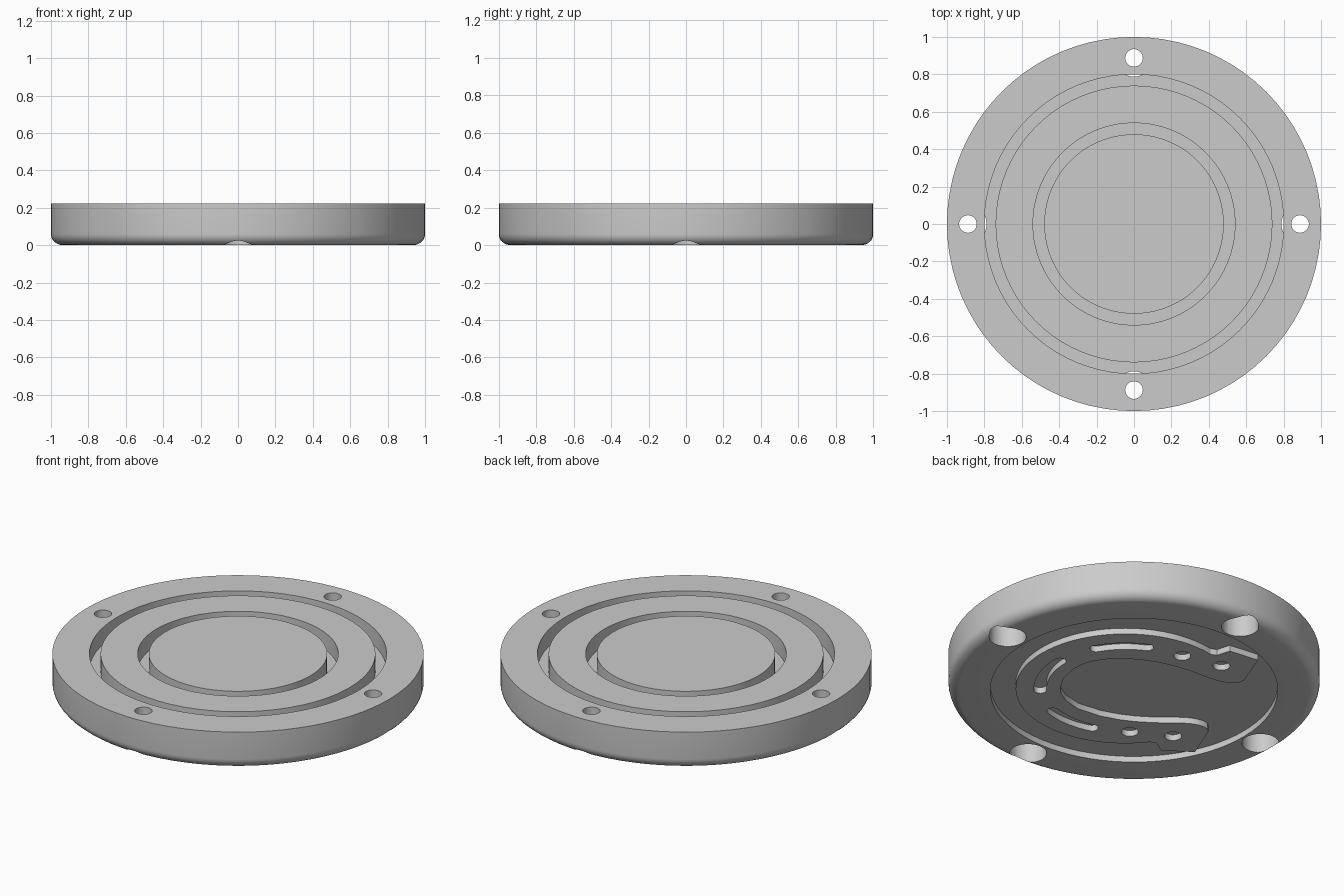
import bpy, bmesh
from math import sin, cos, pi, radians
from mathutils import Matrix

cube = bpy.data.objects.get("Cube")
if cube:
    bpy.data.objects.remove(cube, do_unlink=True)

HEIGHT = 0.222
FLOOR = 0.035      # depth of the underside recess
GROOVE = 0.10      # depth of the top ring grooves
FILLET = 0.06
SIDES = 80
TURN = radians(159)  # direction in which the horseshoe opens

grey = bpy.data.materials.new("plain_grey")
grey.use_nodes = True
grey.diffuse_color = (0.6, 0.6, 0.6, 1)
grey.node_tree.nodes["Principled BSDF"].inputs["Base Color"].default_value = (0.6, 0.6, 0.6, 1)


def finish(bm, name):
    bmesh.ops.recalc_face_normals(bm, faces=bm.faces[:])
    mesh = bpy.data.meshes.new(name)
    bm.to_mesh(mesh)
    bm.free()
    mesh.materials.append(grey)
    obj = bpy.data.objects.new(name, mesh)
    bpy.context.collection.objects.link(obj)
    return obj


def lathe(profile, name):
    """Spin an (r, z) profile that starts and ends on the axis."""
    bm = bmesh.new()
    verts = [bm.verts.new((r, 0, z)) for r, z in profile]
    edges = [bm.edges.new(pair) for pair in zip(verts, verts[1:])]
    bmesh.ops.spin(bm, geom=verts + edges, cent=(0, 0, 0), axis=(0, 0, 1),
                   angle=2 * pi, steps=SIDES, use_duplicate=False)
    bmesh.ops.remove_doubles(bm, verts=bm.verts[:], dist=1e-4)
    return finish(bm, name)


def prism(outline, z0, z1, name):
    """Extrude a flat outline from z0 up to z1."""
    bm = bmesh.new()
    face = bm.faces.new([bm.verts.new((x, y, z0)) for x, y in outline])
    top = bmesh.ops.extrude_face_region(bm, geom=[face])["geom"]
    bmesh.ops.translate(bm, vec=(0, 0, z1 - z0),
                        verts=[v for v in top if isinstance(v, bmesh.types.BMVert)])
    return finish(bm, name)


def arc(x, y, r, start, end, steps):
    return [(x + r * cos(radians(start + (end - start) * i / steps)),
             y + r * sin(radians(start + (end - start) * i / steps)))
            for i in range(steps + 1)]


def circle(x, y, r):
    return arc(x, y, r, 0, 360, 32)[:-1]


def cut(obj, cutters):
    for cutter in cutters:
        cutter.hide_render = True
        mod = obj.modifiers.new("cut", "BOOLEAN")
        mod.operation = "DIFFERENCE"
        mod.solver = "EXACT"
        mod.object = cutter
        bpy.context.view_layer.objects.active = obj
        bpy.ops.object.modifier_apply(modifier=mod.name)
        bpy.data.objects.remove(cutter, do_unlink=True)


def smooth(obj):
    bpy.ops.object.select_all(action="DESELECT")
    obj.select_set(True)
    bpy.context.view_layer.objects.active = obj
    bpy.ops.object.shade_smooth_by_angle(angle=radians(25))


# Round plate: recessed underside, rounded lower rim, two ring grooves on top
low = HEIGHT - GROOVE
profile = [(0, FLOOR), (0.774, FLOOR), (0.774, 0)]
profile += arc(1 - FILLET, FILLET, FILLET, -90, 0, 8) + [(1, HEIGHT)]
for outer, inner in ((0.80, 0.74), (0.54, 0.48)):
    profile += [(outer, HEIGHT), (outer, low), (inner, low), (inner, HEIGHT)]
plate = lathe(profile + [(0, HEIGHT)], "plate")

# Four bolt holes, counterbored from below
cutters = []
for i in range(4):
    x, y = 0.888 * cos(i * pi / 2), 0.888 * sin(i * pi / 2)
    cutters.append(prism(circle(x, y, 0.1), -0.1, 0.13, "counterbore_cutter"))
    cutters.append(prism(circle(x, y, 0.047), 0.1, 0.4, "bolt_hole_cutter"))
cut(plate, cutters)
smooth(plate)

# Raised horseshoe in the recess: opens along its local +x
CX, R = -0.05, 0.59
inner_half = [(-0.385, 0.10), (-0.355, 0.17), (-0.31, 0.225), (-0.22, 0.287),
              (-0.08, 0.322), (0.03, 0.326), (0.12, 0.317), (0.22, 0.295),
              (0.34, 0.255), (0.40, 0.241), (0.44, 0.24), (0.48, 0.247), (0.51, 0.265)]
heel = [(0.525, 0.295), (0.527, 0.523), (0.35, 0.567), (0.30, 0.50)]


def mirrored(points):
    return [(x, -y) for x, y in reversed(points)]


side = inner_half + heel
outline = [(-0.40, 0)] + side + arc(CX, 0, R, 58, 302, 48)
outline += mirrored(side)
shoe = prism(outline, 0, FLOOR + 0.005, "horseshoe")


# Nail holes and curved slots through the horseshoe
def slot(start, end):
    mid, half = 0.458, 0.034
    points = arc(CX, 0, mid + half, start, end, 12)
    x, y = CX + mid * cos(radians(end)), mid * sin(radians(end))
    points += arc(x, y, half, end, end + 180, 8)[1:-1]
    points += arc(CX, 0, mid - half, end, start, 12)
    x, y = CX + mid * cos(radians(start)), mid * sin(radians(start))
    points += arc(x, y, half, start + 180, start + 360, 8)[1:-1]
    return points


holes = [slot(94, 129), slot(231, 266), slot(159, 201)]
for sign in (1, -1):
    holes += [circle(0.36, 0.40 * sign, 0.046), circle(0.125, 0.433 * sign, 0.046)]
cut(shoe, [prism(h, -0.1, 0.1, "shoe_hole_cutter") for h in holes])
shoe.data.transform(Matrix.Rotation(TURN, 4, "Z"))
smooth(shoe)
